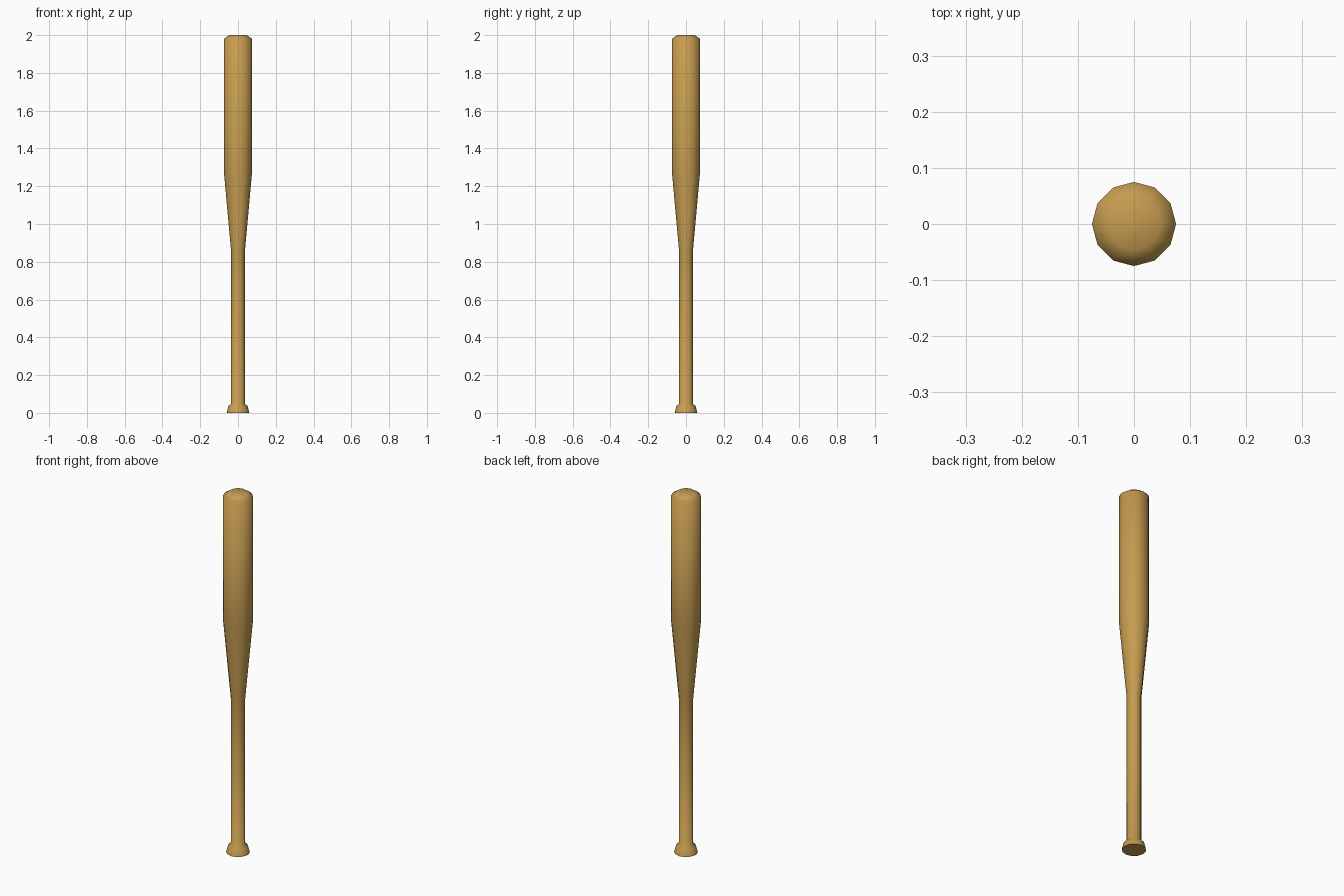
import bpy, bmesh, math

if "Cube" in bpy.data.objects:
    bpy.data.objects.remove(bpy.data.objects["Cube"])

SIDES = 12
# (radius, height) outline from knob to tip
PROFILE = [(0.06, 0.0), (0.051, 0.036), (0.036, 0.05), (0.036, 0.85),
           (0.075, 1.28), (0.075, 1.98), (0.046, 2.0)]

# Bat body: stacked rings joined by quads, capped at both ends
bm = bmesh.new()
rings = []
for r, z in PROFILE:
    rings.append([bm.verts.new((r * math.cos(2 * math.pi * i / SIDES),
                                r * math.sin(2 * math.pi * i / SIDES), z))
                  for i in range(SIDES)])
for low, high in zip(rings, rings[1:]):
    for i in range(SIDES):
        j = (i + 1) % SIDES
        bm.faces.new((low[i], low[j], high[j], high[i]))
bm.faces.new(rings[0][::-1])
bm.faces.new(rings[-1])

mesh = bpy.data.meshes.new("bat")
bm.to_mesh(mesh)
bm.free()
bat = bpy.data.objects.new("bat", mesh)
bpy.context.collection.objects.link(bat)

# Wood colour
wood = bpy.data.materials.new("wood")
wood.diffuse_color = (0.56, 0.33, 0.08, 1)
wood.use_nodes = True
wood.node_tree.nodes["Principled BSDF"].inputs["Base Color"].default_value = wood.diffuse_color
mesh.materials.append(wood)

# Smooth sides, sharp rim under the knob
bpy.context.view_layer.objects.active = bat
bat.select_set(True)
bpy.ops.object.shade_smooth_by_angle(angle=math.radians(62))
